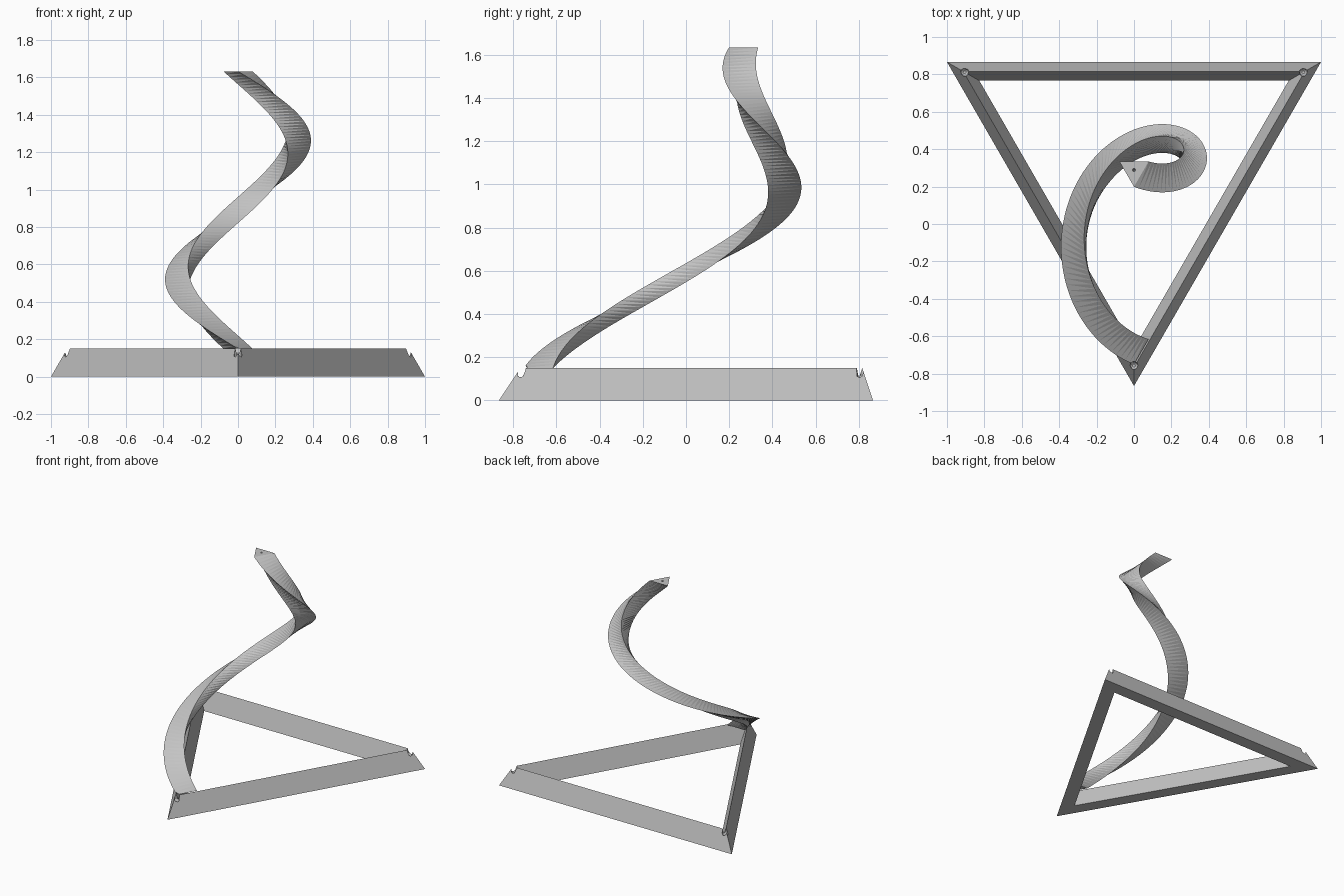
import bpy, bmesh
from math import sin, cos, pi, sqrt, radians
from mathutils import Vector

if "Cube" in bpy.data.objects:
    bpy.data.objects.remove(bpy.data.objects["Cube"])

CY = 0.2887          # y of the base triangle centre
BASE_H = 0.15
TOP_H = 1.633

grey = bpy.data.materials.new("light_grey")
grey.diffuse_color = (0.55, 0.55, 0.55, 1)
grey.use_nodes = True
grey.node_tree.nodes["Principled BSDF"].inputs["Base Color"].default_value = grey.diffuse_color


def ring(cx, cy, z, r, n, start):
    """Regular horizontal polygon as a list of points."""
    return [Vector((cx + r * cos(start + 2 * pi * k / n),
                    cy + r * sin(start + 2 * pi * k / n), z)) for k in range(n)]


def loft(bm, rings, closed=False):
    """Skin consecutive rings; cap the ends, or join last to first."""
    loops = [[bm.verts.new(p) for p in r] for r in rings]
    pairs = list(zip(loops, loops[1:]))
    if closed:
        pairs.append((loops[-1], loops[0]))
    else:
        bm.faces.new(loops[0][::-1])
        bm.faces.new(loops[-1])
    for a, b in pairs:
        n = len(a)
        for i in range(n):
            j = (i + 1) % n
            bm.faces.new((a[i], a[j], b[j], b[i]))


def finish(name, bm):
    bmesh.ops.triangulate(bm, faces=[f for f in bm.faces if len(f.verts) == 4])
    bmesh.ops.recalc_face_normals(bm, faces=bm.faces)
    me = bpy.data.meshes.new(name)
    bm.to_mesh(me)
    bm.free()
    me.materials.append(grey)
    ob = bpy.data.objects.new(name, me)
    bpy.context.collection.objects.link(ob)
    return ob


def cut(ob, cutter):
    mod = ob.modifiers.new("holes", 'BOOLEAN')
    mod.operation = 'DIFFERENCE'
    mod.solver = 'EXACT'
    mod.object = cutter


# Triangular frame: bars with a ridged (triangular) cross-section
R = 2 / sqrt(3)
bm = bmesh.new()
loft(bm, [ring(0, CY, 0, R, 3, -pi / 2),
          ring(0, CY, BASE_H, R - 0.1, 3, -pi / 2),
          ring(0, CY, 0, R - 0.2, 3, -pi / 2)], closed=True)
frame = finish("triangle_frame", bm)

# Spiral arm: a triangle that orbits once around a leaning axis
STEPS = 100
rings = []
for i in range(STEPS + 1):
    t = i / STEPS
    a = -pi / 2 - 2 * pi * t
    ax_y = -0.36 + 0.949 * t
    rings.append(ring(0.3 * cos(a), ax_y + 0.3 * sin(a),
                      BASE_H + (TOP_H - BASE_H) * t, 0.09, 3, a))
bm = bmesh.new()
loft(bm, rings)
arm = finish("spiral_arm", bm)

# Round-bottomed peg holes at the frame corners
bm = bmesh.new()
for k in range(3):
    a = -pi / 2 + k * radians(120)
    x, y = (R - 0.109) * cos(a), CY + (R - 0.109) * sin(a)
    loft(bm, [ring(x, y, z, r, 10, 0.1) for z, r in
              ((0.092, 0.008), (0.098, 0.016), (0.112, 0.022), (0.2, 0.022))])
corner_cutter = finish("corner_hole_cutter", bm)

# Small hole in the top end of the arm
bm = bmesh.new()
loft(bm, [ring(0, CY, z, r, 6, 0) for z, r in ((TOP_H - 0.03, 0.004), (TOP_H + 0.02, 0.012))])
top_cutter = finish("top_hole_cutter", bm)

for c in (corner_cutter, top_cutter):
    c.hide_render = True
    c.hide_viewport = True
    c.display_type = 'WIRE'
cut(frame, corner_cutter)
cut(arm, corner_cutter)
cut(arm, top_cutter)
